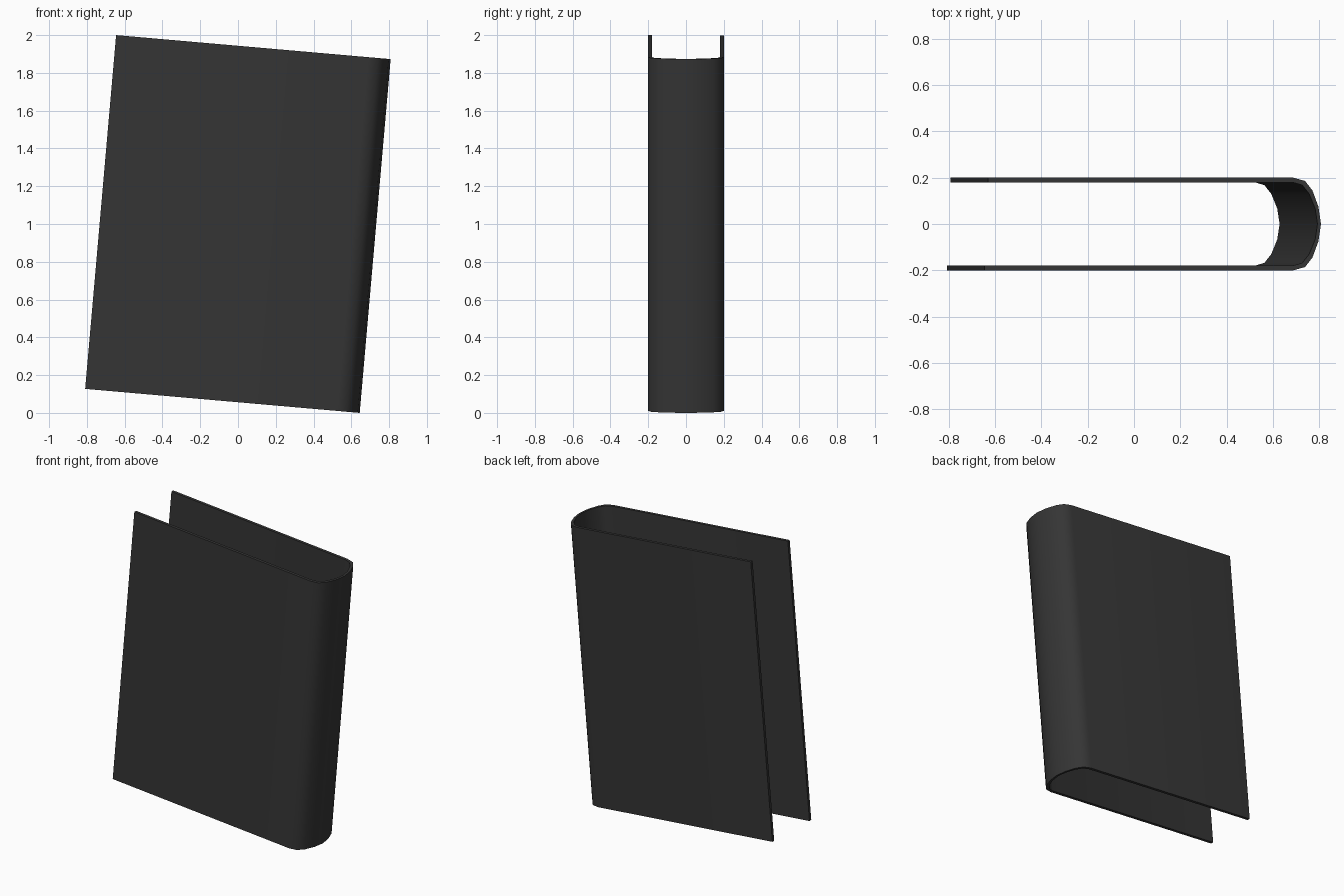
import bpy, bmesh, math
from mathutils import Matrix

if "Cube" in bpy.data.objects:
    bpy.data.objects.remove(bpy.data.objects["Cube"])

# One dark grey for the whole cover
grey = bpy.data.materials.new("dark_grey")
grey.diffuse_color = (0.036, 0.036, 0.036, 1)
grey.use_nodes = True
grey.node_tree.nodes["Principled BSDF"].inputs["Base Color"].default_value = grey.diffuse_color

HALF_H = 0.94
TILT = math.radians(5)

# Cross-section: half of the rounded spine, outer and inner lines (x, y)
outer = [(0.61, 0.2), (0.66, 0.186), (0.692, 0.145), (0.718, 0.075), (0.729, 0)]
inner = [(0.607, 0.18), (0.648, 0.168), (0.678, 0.13), (0.704, 0.066), (0.714, 0)]


def full_line(half, y, back_x, front_x):
    """Back board edge, around the spine, to the front board edge."""
    mirrored = [(px, -py) for px, py in reversed(half[:-1])]
    return [(back_x, y)] + half + mirrored + [(front_x, -y)]


out_line = full_line(outer, 0.2, -0.715, -0.73)
in_line = full_line(inner, 0.18, -0.715, -0.73)

# Extrude the cross-section into a folded cover
bm = bmesh.new()


def column(points):
    return [[bm.verts.new((x, y, z)) for x, y in points] for z in (-HALF_H, HALF_H)]


ob, ot = column(out_line)
ib, it = column(in_line)
n = len(out_line)
for i in range(n - 1):
    j = i + 1
    bm.faces.new((ob[i], ob[j], ot[j], ot[i]))
    bm.faces.new((ib[j], ib[i], it[i], it[j]))
    bm.faces.new((ot[i], ot[j], it[j], it[i]))
    bm.faces.new((ob[j], ob[i], ib[i], ib[j]))
for k in (0, n - 1):
    bm.faces.new((ob[k], ot[k], it[k], ib[k]))
bmesh.ops.recalc_face_normals(bm, faces=bm.faces)

# Lean the cover and rest its corner on the ground
bm.transform(Matrix.Translation((0, 0, 1)) @ Matrix.Rotation(TILT, 4, 'Y'))
low = min(v.co.z for v in bm.verts)
bmesh.ops.translate(bm, verts=bm.verts, vec=(0, 0, -low))

mesh = bpy.data.meshes.new("book_cover")
bm.to_mesh(mesh)
bm.free()
mesh.materials.append(grey)
cover = bpy.data.objects.new("book_cover", mesh)
bpy.context.collection.objects.link(cover)
bpy.context.view_layer.objects.active = cover
cover.select_set(True)
bpy.ops.object.shade_smooth_by_angle(angle=math.radians(50))
